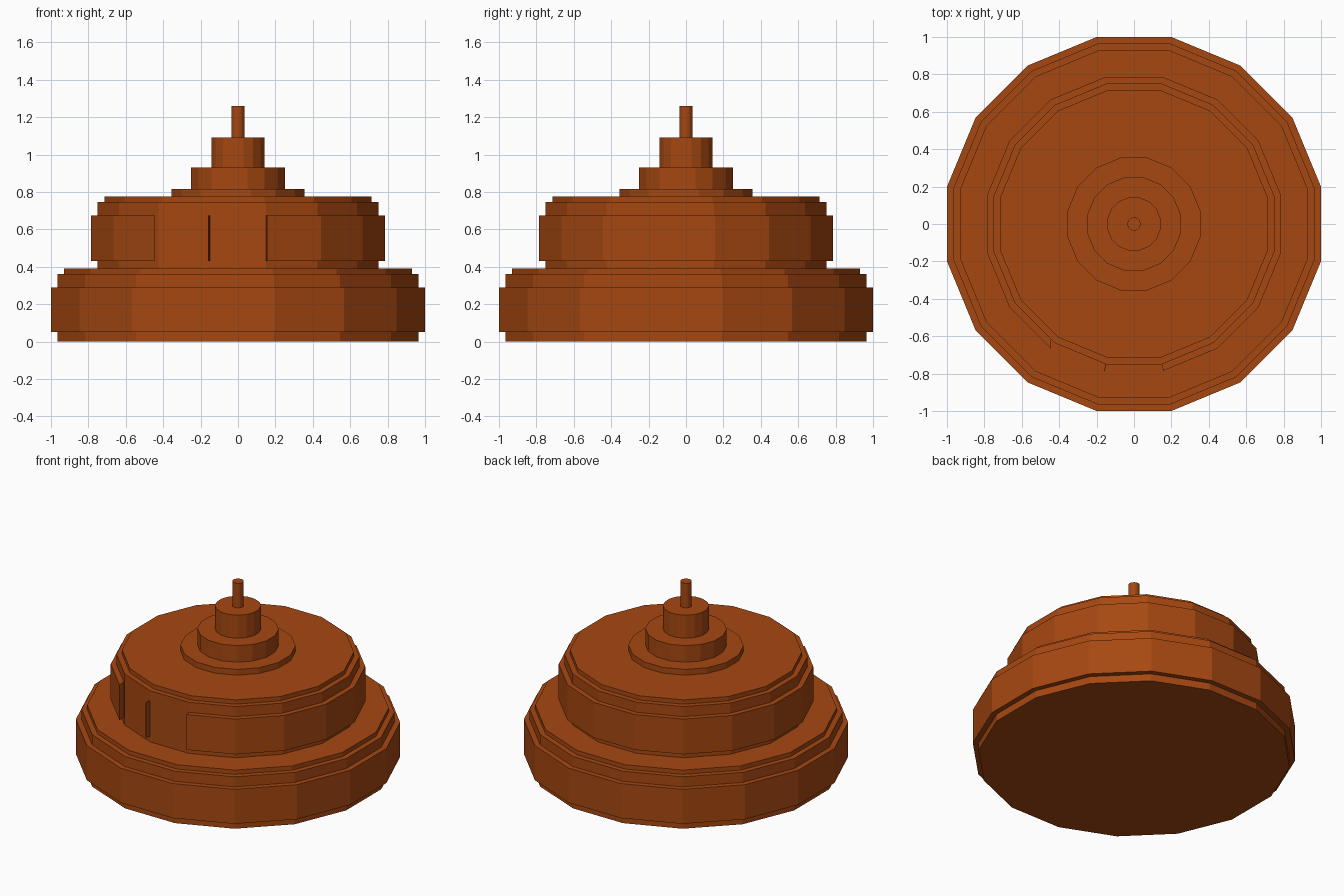
import bpy
import bmesh
import math

cube = bpy.data.objects.get("Cube")
if cube:
    bpy.data.objects.remove(cube, do_unlink=True)

SIDES = 16
STEP = 2 * math.pi / SIDES

rust = bpy.data.materials.new("rust_brown")
rust.use_nodes = True
RUST = (0.38, 0.064, 0.0056, 1)
rust.diffuse_color = RUST
rust.node_tree.nodes["Principled BSDF"].inputs["Base Color"].default_value = RUST


def corner(i, half_width):
    """Corner i of the polygon, counted from the front face's +x end."""
    a = -math.pi / 2 + STEP * (i + 0.5)
    r = half_width / math.cos(STEP / 2)
    return (r * math.cos(a), r * math.sin(a))


def ring(half_width):
    return [corner(i, half_width) for i in range(SIDES)]


def finish(name, bm):
    bmesh.ops.recalc_face_normals(bm, faces=bm.faces)
    mesh = bpy.data.meshes.new(name)
    bm.to_mesh(mesh)
    bm.free()
    mesh.materials.append(rust)
    obj = bpy.data.objects.new(name, mesh)
    bpy.context.collection.objects.link(obj)
    return obj


def prism(name, outline, z0, z1):
    """Straight-sided solid over a 2D outline."""
    bm = bmesh.new()
    low = [bm.verts.new((x, y, z0)) for x, y in outline]
    high = [bm.verts.new((x, y, z1)) for x, y in outline]
    n = len(outline)
    for i in range(n):
        j = (i + 1) % n
        bm.faces.new((low[i], low[j], high[j], high[i]))
    bm.faces.new(low[::-1])
    bm.faces.new(high)
    return finish(name, bm)


def stepped(name, profile):
    """Tiered solid from (half width, height) pairs, bottom to top."""
    bm = bmesh.new()
    loops = [[bm.verts.new((x, y, z)) for x, y in ring(w)] for w, z in profile]
    for a, b in zip(loops, loops[1:]):
        for i in range(SIDES):
            j = (i + 1) % SIDES
            bm.faces.new((a[i], a[j], b[j], b[i]))
    bm.faces.new(loops[0][::-1])
    bm.faces.new(loops[-1])
    return finish(name, bm)


# Wide base tier with a recessed foot and stepped shoulder
stepped("base_tier", [(0.965, 0), (0.965, 0.05), (1, 0.05), (1, 0.29),
                      (0.965, 0.29), (0.965, 0.36), (0.93, 0.36), (0.93, 0.39)])

# Upper drum core
stepped("upper_drum", [(0.75, 0.39), (0.75, 0.745), (0.715, 0.745), (0.715, 0.775)])

# Raised band round the drum, open over two front panels with a thin fin between
OUT, IN = 0.785, 0.74
band = [corner(i, OUT) for i in range(SIDES - 2 + 1)]
left_x, _ = band[-1]
band.pop()
band.append(corner(-2, OUT))
band.append((left_x, corner(-2, IN)[1] + 0.02))
band.append(corner(-2, IN))
fin_out, fin_in = corner(-1, OUT), corner(-1, IN)
band += [(fin_in[0] - 0.004, fin_in[1]), (fin_out[0] - 0.004, fin_out[1]),
         fin_out, fin_in, corner(0, IN)]
prism("drum_band", band, 0.43, 0.675)

# Stepped cap and rod
stepped("cap", [(0.355, 0.775), (0.355, 0.815), (0.25, 0.815), (0.25, 0.93),
                (0.142, 0.93), (0.142, 1.09)])
prism("top_rod", ring(0.035), 1.09, 1.26)
